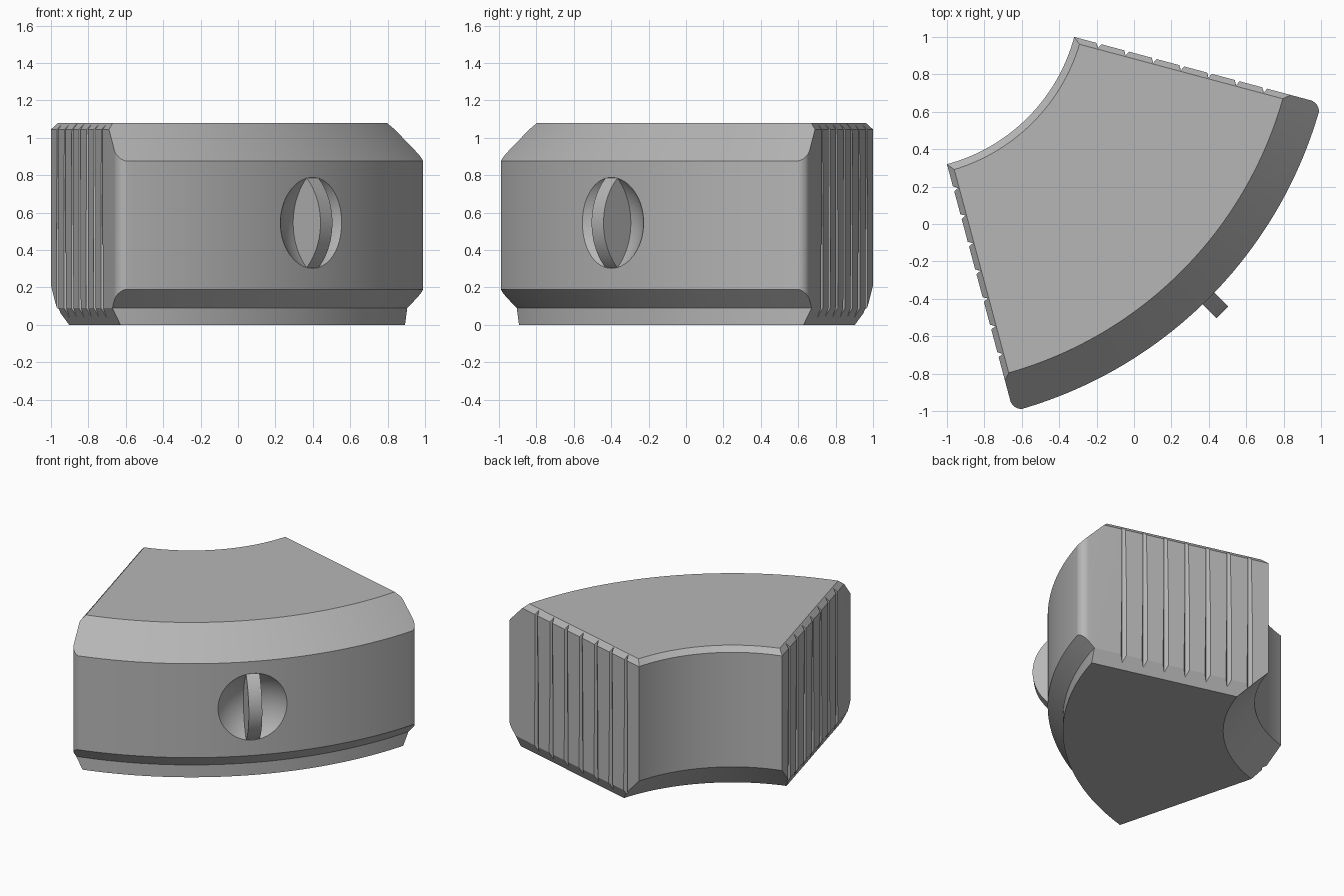
import bpy, bmesh
from math import sin, cos, asin, radians, pi
from mathutils import Matrix, Vector

cube = bpy.data.objects.get("Cube")
if cube:
    bpy.data.objects.remove(cube, do_unlink=True)

# Every part is made with the arc centre at the origin and the middle along +x
PLACE = Matrix.Translation((-1.249, 1.249, 0)) @ Matrix.Rotation(radians(-45), 4, "Z")
R_OUT, R_IN, HEIGHT = 2.33, 0.962, 1.08
HALF = radians(30)
DIAL_Z = 0.545

grey = bpy.data.materials.new("plain grey")
grey.use_nodes = True
GREY = (0.47, 0.47, 0.47, 1)
grey.diffuse_color = GREY
grey.node_tree.nodes["Principled BSDF"].inputs["Base Color"].default_value = GREY


def make(name, bm):
    bmesh.ops.recalc_face_normals(bm, faces=bm.faces)
    bm.transform(PLACE)
    mesh = bpy.data.meshes.new(name)
    bm.to_mesh(mesh)
    bm.free()
    mesh.materials.append(grey)
    obj = bpy.data.objects.new(name, mesh)
    bpy.context.collection.objects.link(obj)
    return obj


def loft(bm, sections):
    """Skin a list of closed sections and cap both ends."""
    rings = [[bm.verts.new(p) for p in s] for s in sections]
    n = len(rings[0])
    for a, b in zip(rings, rings[1:]):
        for i in range(n):
            j = (i + 1) % n
            bm.faces.new((a[i], a[j], b[j], b[i]))
    bm.faces.new(rings[0])
    bm.faces.new(rings[-1])


def select_only(obj):
    bpy.ops.object.select_all(action="DESELECT")
    obj.select_set(True)
    bpy.context.view_layer.objects.active = obj


def boolean(obj, cutter, operation):
    select_only(obj)
    mod = obj.modifiers.new("cut", "BOOLEAN")
    mod.operation, mod.solver, mod.object = operation, "EXACT", cutter
    bpy.ops.object.modifier_apply(modifier=mod.name)
    bpy.data.objects.remove(cutter, do_unlink=True)


# Curved block: chamfered cross-section swept round the arc centre
profile = [(1.17, 0), (2.23, 0), (2.23, 0.09), (R_OUT, 0.19), (R_OUT, 0.875),
           (2.125, HEIGHT), (1.0, HEIGHT), (R_IN, 1.045), (R_IN, 0.21)]
STEPS = 80
bm = bmesh.new()
sweep = []
for k in range(STEPS + 1):
    a = radians(-36 + 72 * k / STEPS)
    sweep.append([(r * cos(a), r * sin(a), z) for r, z in profile])
loft(bm, sweep)
body = make("jaw_body", bm)


# Wedge that trims the ends, with chamfered rims and rounded outer corners
def wedge_section(inset, z, fillet=0.06, steps=8):
    reach = R_OUT + 0.001
    phi = HALF - asin((fillet + inset) / (reach - fillet))
    cx, cy = (reach - fillet) * cos(phi), (reach - fillet) * sin(phi)
    side = []
    for k in range(steps + 1):
        a = HALF + pi / 2 + (phi - HALF - pi / 2) * k / steps
        side.append((cx + fillet * cos(a), cy + fillet * sin(a), z))
    mirrored = [(x, -y, z) for x, y, z in reversed(side)]
    return [(inset / sin(HALF), 0, z)] + side + [(reach / cos(phi), 0, z)] + mirrored


bm = bmesh.new()
levels = [(0.095, -0.1), (0, 0.09), (0, 1.045), (0.087, 1.145)]
loft(bm, [wedge_section(d, z) for d, z in levels])
boolean(body, make("end_trimmer", bm), "INTERSECT")

# Seven tapering V grooves down each end face
bm = bmesh.new()
for sign in (1, -1):
    along = Vector((cos(HALF), sign * sin(HALF), 0))
    outward = Vector((-sin(HALF), sign * cos(HALF), 0))
    for i in range(7):
        base = along * (1.10 + 0.153 * i)
        sections = []
        for z, w in ((-0.1, 0.022), (1.2, 0.012)):
            p = base + Vector((0, 0, z))
            out = outward * 0.025
            sections.append([p - out, p + out + along * 2 * w, p + out - along * 2 * w])
        loft(bm, sections)
boolean(body, make("groove_cutter", bm), "DIFFERENCE")

# Shallow round dish in the outer face
bm = bmesh.new()
bmesh.ops.create_uvsphere(bm, u_segments=64, v_segments=40, radius=0.335,
                          matrix=Matrix.Translation((2.56, 0, DIAL_Z)))
boolean(body, make("dish_cutter", bm), "DIFFERENCE")

# Upright disc-shaped grip standing in the dish
bm = bmesh.new()
bmesh.ops.create_cone(bm, cap_ends=True, segments=80, radius1=0.325, radius2=0.325, depth=0.09,
                      matrix=Matrix.Translation((2.11, 0, DIAL_Z)) @ Matrix.Rotation(pi / 2, 4, "X"))
grip = make("dish_grip", bm)

for obj in (body, grip):
    select_only(obj)
    bpy.ops.object.shade_smooth_by_angle(angle=radians(20))
